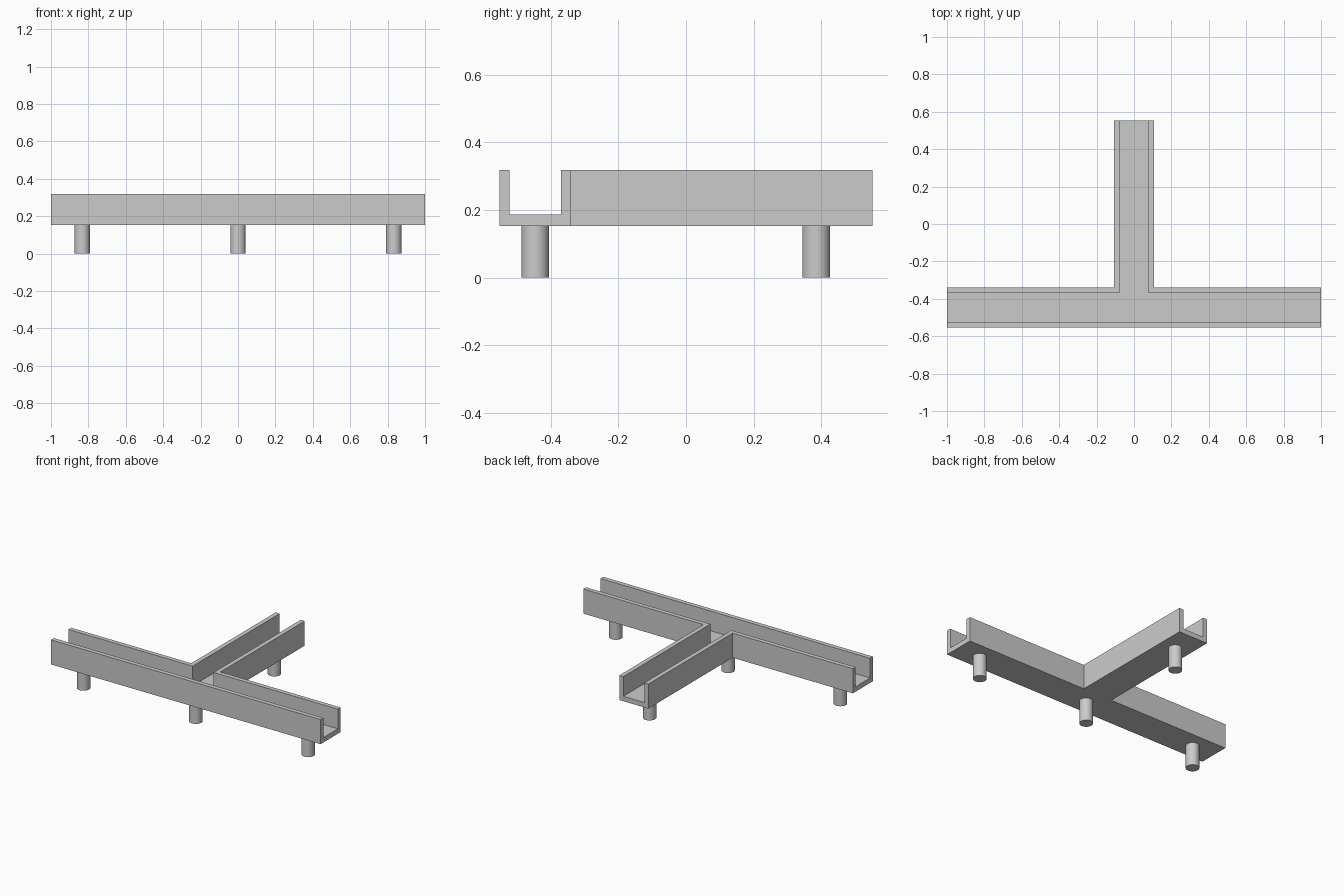
import bpy, bmesh

cube = bpy.data.objects.get("Cube")
if cube:
    bpy.data.objects.remove(cube, do_unlink=True)

# Overall dimensions
LENGTH, DEPTH = 1.0, 0.553          # half sizes of the whole junction
BASE, TOP, FLOOR = 0.153, 0.318, 0.186
WALL, HALF_WIDTH = 0.03, 0.108
BACK = -0.34                        # rear face of the main run

grey = bpy.data.materials.new("plain grey")
grey.use_nodes = True
colour = (0.6, 0.6, 0.6, 1)
grey.diffuse_color = colour
grey.node_tree.nodes["Principled BSDF"].inputs["Base Color"].default_value = colour


def tee_prism(name, end, front, back, half, far, z0, z1):
    """Upright prism with a T-shaped plan."""
    right = [(end, front), (end, back), (half, back), (half, far)]
    plan = right + [(-x, y) for x, y in reversed(right)]
    bm = bmesh.new()
    face = bm.faces.new([bm.verts.new((x, y, z0)) for x, y in plan])
    made = bmesh.ops.extrude_face_region(bm, geom=[face])["geom"]
    bmesh.ops.translate(bm, vec=(0, 0, z1 - z0),
                        verts=[v for v in made if isinstance(v, bmesh.types.BMVert)])
    bmesh.ops.recalc_face_normals(bm, faces=bm.faces)
    mesh = bpy.data.meshes.new(name)
    bm.to_mesh(mesh)
    bm.free()
    mesh.materials.append(grey)
    ob = bpy.data.objects.new(name, mesh)
    bpy.context.collection.objects.link(ob)
    return ob


# T-shaped trough, hollowed by a smaller T that runs out of all three ends
trough = tee_prism("trough", LENGTH, -DEPTH, BACK, HALF_WIDTH, DEPTH, BASE, TOP)
cutter = tee_prism("channel_cutter", LENGTH + 0.1, -DEPTH + WALL, BACK - WALL,
                   HALF_WIDTH - WALL, DEPTH + 0.1, FLOOR, TOP + 0.1)
cut = trough.modifiers.new("channel", "BOOLEAN")
cut.operation = "DIFFERENCE"
cut.solver = "EXACT"
cut.object = cutter
bpy.context.view_layer.objects.active = trough
bpy.ops.object.modifier_apply(modifier=cut.name)
bpy.data.objects.remove(cutter, do_unlink=True)

# Round support posts
main_y = (BACK - DEPTH) / 2
posts = {"left_post": (0.833, main_y), "right_post": (-0.833, main_y),
         "middle_post": (0, main_y), "back_post": (0, 0.386)}
for name, (x, y) in posts.items():
    bpy.ops.mesh.primitive_cylinder_add(vertices=48, radius=0.041, depth=BASE,
                                        location=(x, y, BASE / 2))
    post = bpy.context.object
    post.name = name
    post.data.materials.append(grey)
    bpy.ops.object.shade_smooth_by_angle()
